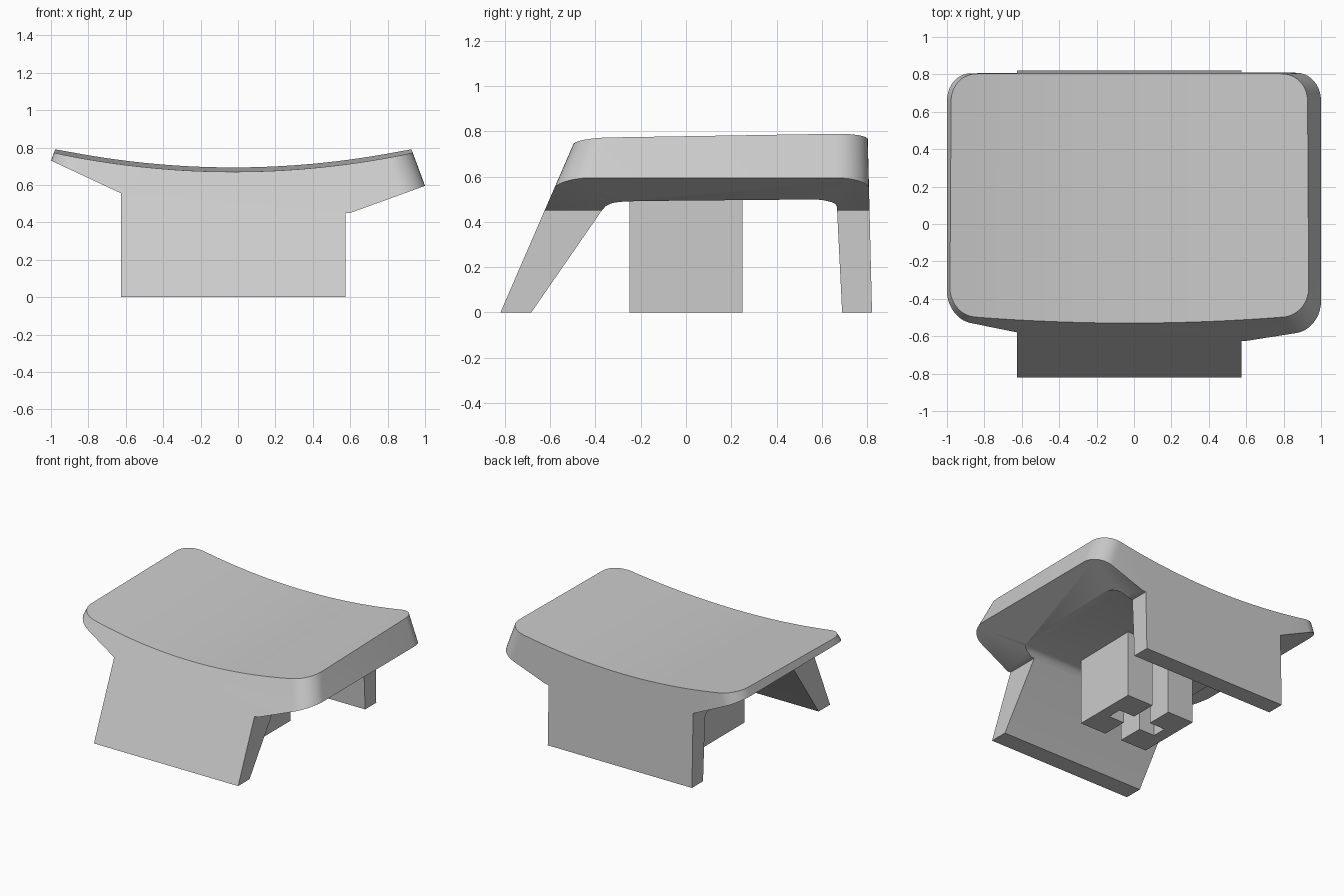
import bpy, bmesh, math

if "Cube" in bpy.data.objects:
    bpy.data.objects.remove(bpy.data.objects["Cube"], do_unlink=True)

CX = -0.025  # sideways centre of the cap

grey = bpy.data.materials.new("light_grey")
grey.use_nodes = True
grey.diffuse_color = (0.6, 0.6, 0.6, 1)
grey.node_tree.nodes["Principled BSDF"].inputs["Base Color"].default_value = (0.6, 0.6, 0.6, 1)


def loft(name, rings):
    """Closed solid through rings of 3D points."""
    bm = bmesh.new()
    loops = [[bm.verts.new(p) for p in ring] for ring in rings]
    n = len(loops[0])
    for low, high in zip(loops, loops[1:]):
        for i in range(n):
            j = (i + 1) % n
            bm.faces.new((low[i], low[j], high[j], high[i]))
    bm.faces.new(loops[0][::-1])
    bm.faces.new(loops[-1])
    bmesh.ops.recalc_face_normals(bm, faces=bm.faces)
    mesh = bpy.data.meshes.new(name)
    bm.to_mesh(mesh)
    bm.free()
    mesh.materials.append(grey)
    obj = bpy.data.objects.new(name, mesh)
    bpy.context.collection.objects.link(obj)
    return obj


def rounded(z, half_x, y0, y1, r, tilt=0.0, steps=10):
    """Rounded rectangle ring, optionally rising towards the back."""
    ring = []
    corners = ((half_x - r, y1 - r), (r - half_x, y1 - r),
               (r - half_x, y0 + r), (half_x - r, y0 + r))
    for k, (x, y) in enumerate(corners):
        for s in range(steps + 1):
            a = math.pi / 2 * (k + s / steps)
            py = y + r * math.sin(a)
            ring.append((CX + x + r * math.cos(a), py, z + tilt * py))
    return ring


def cut(obj, tool, operation):
    mod = obj.modifiers.new("cut", "BOOLEAN")
    mod.operation = operation
    mod.solver = "EXACT"
    mod.object = tool
    bpy.context.view_layer.objects.active = obj
    bpy.ops.object.modifier_apply(modifier=mod.name)
    bpy.data.objects.remove(tool, do_unlink=True)


# Cap: tapered rounded block
cap = loft("cap", [rounded(0, 1.245, -0.82, 0.822, 0.16),
                   rounded(0.9, 0.912, -0.43, 0.8, 0.14)])


# Front outline: dished top, skirt below, sloping ends
def outline(y):
    pts = [(-0.625, 0), (0.575, 0), (0.575, 0.45), (0.6, 0.45), (1.3, 0.704)]
    pts = [(x, y, z) for x, z in pts]
    for i in range(41):
        x = 1.3 - 2.6 * i / 40
        z = 0.682 + 0.099 * ((x - CX) / 0.955) ** 2 + 0.0175 * (y - 0.15)
        pts.append((x, y, z))
    return pts + [(-1.3, y, 0.87), (-0.625, y, 0.555)]


cut(cap, loft("outline_tool", [outline(-1.0), outline(1.0)]), "INTERSECT")

# Hollow underside with a softened ceiling edge
t = 0.015
cut(cap, loft("hollow_tool", [
    rounded(-0.1, 1.17, -0.753, 0.695, 0.14),
    rounded(0.455, 0.8, -0.373, 0.667, 0.12, t),
    rounded(0.475, 0.787, -0.355, 0.662, 0.115, t),
    rounded(0.489, 0.77, -0.338, 0.648, 0.105, t),
    rounded(0.495, 0.745, -0.318, 0.625, 0.09, t)]), "DIFFERENCE")

# Stem: two facing brackets that leave a cross-shaped slot
bracket = [(0.07, -0.25), (0.288, -0.25), (0.288, 0.25), (0.07, 0.25),
           (0.07, 0.055), (0.2, 0.055), (0.2, -0.055), (0.07, -0.055)]
stems = [loft(name, [[(CX + side * x, y, z) for x, y in bracket] for z in (0, 0.53)])
         for name, side in (("stem_left", 1), ("stem_right", -1))]

# Smooth the curved parts, keep edges sharp
bpy.ops.object.select_all(action="DESELECT")
cap.select_set(True)
bpy.context.view_layer.objects.active = cap
bpy.ops.object.shade_smooth_by_angle(angle=math.radians(30))
